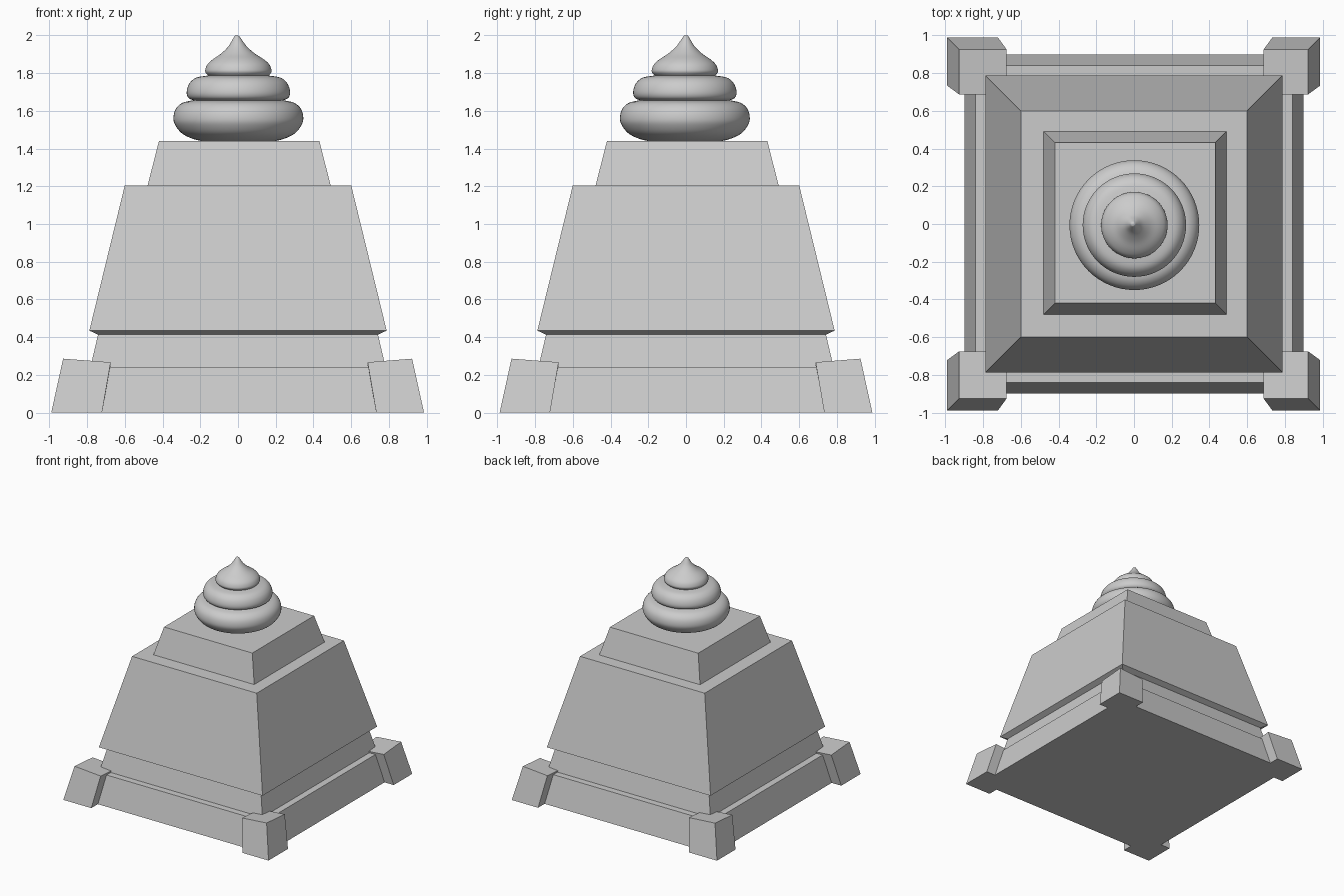
import bpy, bmesh, math
from mathutils import Vector

if "Cube" in bpy.data.objects:
    bpy.data.objects.remove(bpy.data.objects["Cube"])


def finish(bm, name):
    bmesh.ops.recalc_face_normals(bm, faces=bm.faces)
    me = bpy.data.meshes.new(name)
    bm.to_mesh(me)
    bm.free()
    ob = bpy.data.objects.new(name, me)
    bpy.context.collection.objects.link(ob)
    return ob


def loft(name, rings):
    """Skin a list of equal-length point loops and cap both ends."""
    bm = bmesh.new()
    loops = [[bm.verts.new(p) for p in ring] for ring in rings]
    for a, b in zip(loops, loops[1:]):
        n = len(a)
        for i in range(n):
            j = (i + 1) % n
            bm.faces.new((a[i], a[j], b[j], b[i]))
    bm.faces.new(loops[0])
    bm.faces.new(loops[-1])
    return finish(bm, name)


def square(half, z, off=0.0):
    return [(x * half + off, y * half + off, z)
            for x, y in ((-1, -1), (1, -1), (1, 1), (-1, 1))]


# Stepped pedestal: skirt, recessed tier, overhanging body, top block
loft("pedestal", [
    square(0.898, 0), square(0.84, 0.243),
    square(0.782, 0.243), square(0.742, 0.413),
    square(0.788, 0.435), square(0.60, 1.205),
    square(0.485, 1.205, 0.006), square(0.425, 1.44, 0.006)])

# Leaning corner feet with tops sloping down toward the middle
for sx, xname in ((-1, "left"), (1, "right")):
    for sy, yname in ((-1, "front"), (1, "back")):
        def foot_ring(inner, outer, z_out, z_mid, z_in):
            xi, xo = sx * inner + 0.006, sx * outer - 0.002
            yi, yo = sy * inner + 0.006, sy * outer
            return [(xo, yo, z_out), (xi, yo, z_mid), (xi, yi, z_in), (xo, yi, z_mid)]
        loft(f"corner_foot_{yname}_{xname}", [
            foot_ring(0.727, 0.988, 0, 0, 0),
            foot_ring(0.681, 0.925, 0.286, 0.267, 0.248)])


# Swirl: three bulging coils, the last drawn up to a tip
def smooth_path(pts, steps=4):
    p = [Vector(q) for q in pts]
    p = [2 * p[0] - p[1]] + p + [2 * p[-1] - p[-2]]
    out = []
    for a, b, c, d in zip(p, p[1:], p[2:], p[3:]):
        for k in range(steps):
            t = k / steps
            out.append(0.5 * (2 * b + (c - a) * t + (2 * a - 5 * b + 4 * c - d) * t ** 2
                              + (3 * b - a - 3 * c + d) * t ** 3))
    return out + [p[-2]]


coils = [
    [(0.14, 1.436), (0.22, 1.445), (0.295, 1.477), (0.335, 1.525), (0.344, 1.565),
     (0.332, 1.61), (0.297, 1.642), (0.24, 1.656)],
    [(0.24, 1.656), (0.264, 1.668), (0.274, 1.692), (0.269, 1.725), (0.252, 1.755),
     (0.22, 1.777), (0.16, 1.787)],
    [(0.16, 1.787), (0.174, 1.803), (0.175, 1.82), (0.163, 1.847), (0.135, 1.873),
     (0.09, 1.903), (0.05, 1.94), (0.026, 1.975), (0.012, 1.996), (0.002, 2.0)]]
profile = []
for coil in coils:
    path = smooth_path(coil)
    profile += path if not profile else path[1:]

SEG = 64
rings = []
for r, z in profile:
    tip = max(0.0, (z - 1.87) / 0.13)
    cx, cy = 0.002 - 0.008 * tip, -0.006 + 0.006 * tip
    rings.append([(cx + r * math.cos(2 * math.pi * i / SEG),
                   cy + r * math.sin(2 * math.pi * i / SEG), z) for i in range(SEG)])
swirl = loft("swirl", rings)
bpy.ops.object.select_all(action='DESELECT')
swirl.select_set(True)
bpy.context.view_layer.objects.active = swirl
bpy.ops.object.shade_smooth_by_angle(angle=math.radians(40))
